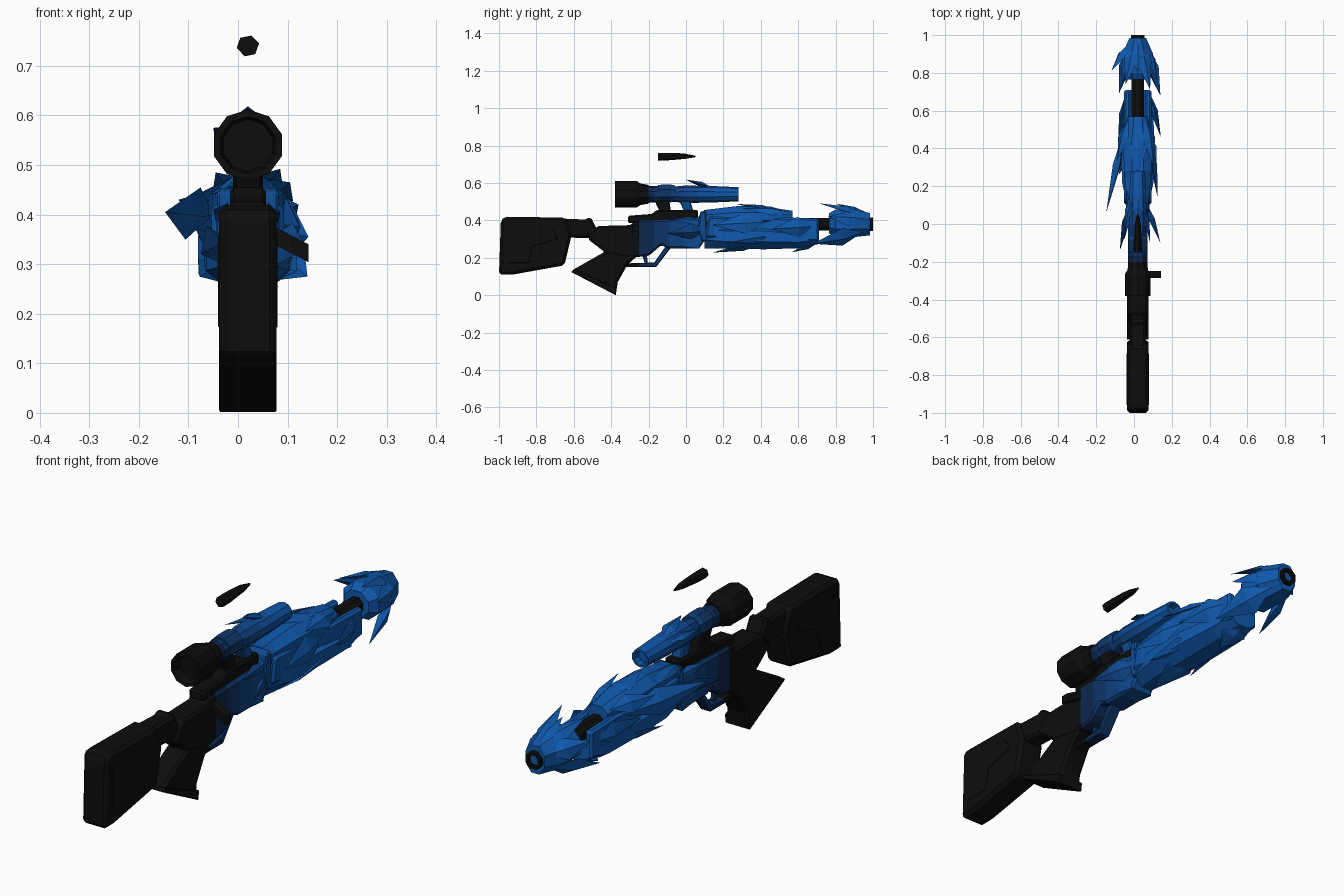
import bpy, bmesh, math
from mathutils import Vector

CX = 0.02  # centre line of the gun
STEPS = 7


def make_mat(name, col):
    m = bpy.data.materials.new(name)
    m.diffuse_color = (*col, 1)
    return m


A, B = (0.004, 0.004, 0.004), (0.005, 0.10, 0.42)
RAMP = [make_mat(f"ramp_{i}", [a + (b - a) * i / (STEPS - 1) for a, b in zip(A, B)])
        for i in range(STEPS)]


def finish(name, bm, fade=True, bevel=0.0):
    """Turn a bmesh into an object, fading black to blue along y."""
    if fade:
        for i in range(6):
            bmesh.ops.bisect_plane(bm, geom=bm.verts[:] + bm.edges[:] + bm.faces[:],
                                   plane_co=(0, -0.25 + i * 0.08, 0), plane_no=(0, 1, 0))
    bmesh.ops.recalc_face_normals(bm, faces=bm.faces[:])
    for f in bm.faces:
        t = (f.calc_center_median().y + 0.30) / 0.52
        f.material_index = round(min(max(t, 0), 1) * (STEPS - 1)) if fade else 0
    me = bpy.data.meshes.new(name)
    bm.to_mesh(me)
    bm.free()
    for m in RAMP:
        me.materials.append(m)
    ob = bpy.data.objects.new(name, me)
    bpy.context.collection.objects.link(ob)
    if bevel:
        mod = ob.modifiers.new("chamfer", "BEVEL")
        mod.width, mod.segments, mod.limit_method = bevel, 1, "ANGLE"
    return ob


def slab(name, profile, half, x=CX, fade=True, bevel=0.012):
    """Side profile (y, z) extruded across x."""
    bm = bmesh.new()
    f = bm.faces.new([bm.verts.new((x - half, y, z)) for y, z in profile])
    ext = bmesh.ops.extrude_face_region(bm, geom=[f])
    bmesh.ops.translate(bm, vec=(2 * half, 0, 0),
                        verts=[v for v in ext["geom"] if isinstance(v, bmesh.types.BMVert)])
    return finish(name, bm, fade, bevel)


def loft(name, stations, n, fade=True, turn=0.5):
    """Rings (y, z centre, x radius, z radius) joined along y."""
    bm = bmesh.new()
    rings = []
    for y, z, rx, rz in stations:
        angs = [2 * math.pi * (k + turn) / n for k in range(n)]
        rings.append([bm.verts.new((CX + rx * math.cos(a), y, z + rz * math.sin(a))) for a in angs])
    for r, s in zip(rings, rings[1:]):
        for k in range(n):
            bm.faces.new((r[k], r[(k + 1) % n], s[(k + 1) % n], s[k]))
    bm.faces.new(rings[0])
    bm.faces.new(rings[-1])
    return finish(name, bm, fade)


def scale(name, root, tip, w, h):
    """Ridged pointed plate running from root to a flared tip."""
    root, tip = Vector(root), Vector(tip)
    d = tip - root
    mid = root + d * 0.42
    out = Vector((mid.x - CX, 0, mid.z - 0.37))
    out = (out - d * out.dot(d) / d.length_squared).normalized()
    side = d.cross(out).normalized()
    bm = bmesh.new()
    for p in (root, tip, mid + side * w, mid - side * w, mid + out * h, mid - out * h):
        bm.verts.new(p)
    bmesh.ops.convex_hull(bm, input=bm.verts[:])
    return finish(name, bm)


# Stock with raised cheek panels
slab("stock", [(-1, .11), (-.99, .40), (-.97, .42), (-.645, .415), (-.612, .32), (-.65, .16), (-.93, .11)],
     .058, fade=False, bevel=.018)
slab("stock_panel", [(-.96, .17), (-.96, .36), (-.72, .36), (-.68, .30), (-.82, .26), (-.84, .17)],
     .060, fade=False, bevel=.004)
slab("stock_neck", [(-.66, .41), (-.54, .405), (-.51, .42), (-.48, .36), (-.46, .31), (-.53, .305), (-.66, .31)],
     .042, fade=False)

# Grip, receiver and trigger
slab("grip", [(-.46, .27), (-.43, .235), (-.615, .13), (-.375, .005), (-.365, .07), (-.315, .16), (-.25, .22), (-.30, .30)],
     .050, fade=False)
slab("grip_base", [(-.60, .137), (-.615, .125), (-.375, .0), (-.37, .04)], .058, fade=False, bevel=.003)
slab("receiver", [(-.525, .30), (-.475, .37), (-.29, .375), (-.28, .40), (.05, .41), (.10, .44), (.12, .32),
                  (.07, .25), (-.10, .25), (-.13, .27), (-.20, .21), (-.31, .20), (-.42, .22)], .052, bevel=.016)
slab("receiver_collar", [(.065, .35), (.075, .445), (.105, .455), (.115, .29), (.085, .29)], .062, bevel=.015)
slab("trigger_guard", [(-.33, .15), (-.16, .15), (-.08, .255), (-.11, .26), (-.17, .175), (-.33, .17)], .024, bevel=.004)
slab("trigger", [(-.24, .23), (-.22, .17), (-.205, .175), (-.21, .23)], .008, bevel=0)

# Bolt handle
bm = bmesh.new()
for x, z in ((.06, .365), (.142, .322)):
    for dy in (-.285, -.25):
        for dz in (-.018, .018):
            bm.verts.new((x, dy, z + dz))
bmesh.ops.convex_hull(bm, input=bm.verts[:])
finish("bolt_handle", bm, fade=False)

# Rail and scope mounts
slab("rail", [(-.31, .385), (-.31, .425), (-.18, .435), (-.16, .455), (.065, .455), (.065, .40)], .036, fade=False, bevel=.008)
slab("rear_mount", [(-.17, .51), (-.14, .445), (-.08, .445), (-.09, .51)], .030, fade=False, bevel=.006)
slab("front_mount", [(-.04, .515), (-.01, .448), (.04, .448), (.02, .515)], .024, bevel=.006)

# Scope
SZ = .54
loft("scope_eyepiece", [(-.345, SZ, .052, .052), (-.38, SZ, .058, .058), (-.38, SZ, .072, .072), (-.265, SZ, .072, .072),
                        (-.245, SZ, .058, .058), (-.20, SZ, .050, .050)], 10, fade=False)
loft("scope_tube", [(-.22, SZ, .046, .046), (-.05, SZ, .042, .042), (-.01, SZ, .048, .046), (.12, SZ, .048, .045),
                    (.28, SZ, .040, .038), (.28, SZ, .031, .030), (.25, SZ, .028, .028)], 10)
loft("scope_turret", [(-.15, .545, .050, .048), (-.13, .545, .052, .050), (-.08, .545, .052, .050), (-.06, .545, .048, .046)], 8)
scale("scope_crest", (.16, .02, .57)[1:2] + (.14, .575), (.02, .0, .618), .034, .014)
scale("scope_side_spike", (-.01, .14, .56), (-.05, -.02, .575), .022, .010)

# Floating round above the scope
loft("floating_round", [(-.15, .740, .022, .022), (-.10, .741, .023, .021), (-.04, .743, .018, .018),
                        (.0, .743, .017, .014), (.05, .742, .004, .004)], 6, fade=False, turn=.2)

# Barrel with open muzzle
loft("barrel", [(.10, .38, .036, .036), (.96, .38, .036, .036), (.96, .38, .041, .041), (1.0, .38, .038, .038),
                (1.0, .38, .024, .024), (.93, .38, .022, .022)], 8, fade=False)

# Handguard: lower body, two side walls and upper shroud
loft("lower_guard", [(.10, .325, .062, .080), (.22, .315, .090, .072), (.42, .315, .096, .075),
                     (.60, .305, .088, .058), (.71, .315, .068, .045)], 8)
for label, sx in (("left", -1), ("right", 1)):
    slab(f"{label}_guard_wall", [(.10, .31), (.12, .42), (.56, .415), (.71, .41), (.71, .29), (.5, .28)],
         .017, CX + sx * .056, bevel=.01)
loft("upper_shroud", [(.10, .41, .060, .050), (.28, .42, .078, .062), (.44, .42, .085, .055), (.57, .41, .055, .045)], 8)

GUARD = [
    ((-.05, .50, .40), (-.147, .06, .405), .055, .022),
    ((.08, .70, .37), (.142, .46, .355), .055, .020),
    ((.09, .44, .39), (.125, .14, .375), .055, .018),
    ((-.04, .70, .35), (-.085, .42, .37), .055, .020),
    ((-.03, .56, .44), (-.09, .33, .435), .040, .016),
    ((.06, .57, .44), (.105, .30, .465), .040, .016),
    ((.02, .50, .455), (.02, .27, .488), .048, .014),
    ((.0, .34, .455), (-.02, .09, .455), .045, .012),
    ((.02, .42, .275), (.02, .14, .228), .062, .018),
    ((.02, .71, .285), (.02, .565, .23), .060, .016),
    ((-.02, .52, .29), (-.078, .26, .275), .045, .016),
    ((.06, .52, .29), (.118, .24, .285), .045, .016)]
for i, s in enumerate(GUARD):
    scale(f"guard_scale_{i}", *s)

# Receiver scales
for i, s in enumerate([((.06, .12, .35), (.14, -.10, .33), .045, .016),
                       ((-.02, .12, .35), (-.075, -.14, .32), .045, .016),
                       ((.06, .10, .40), (.085, -.10, .405), .022, .010),
                       ((-.02, .10, .40), (-.05, -.08, .41), .022, .010)]):
    scale(f"receiver_scale_{i}", *s)

# Muzzle head and its swept spikes
loft("muzzle_head", [(.765, .385, .062, .058), (.80, .385, .090, .080), (.90, .385, .088, .080), (.985, .38, .048, .064)], 8)
for i, s in enumerate([((.06, .95, .34), (.14, .68, .275), .060, .022),
                       ((-.02, .95, .34), (-.08, .69, .28), .055, .022),
                       ((-.02, .96, .40), (-.12, .81, .43), .045, .020),
                       ((.07, .95, .40), (.122, .76, .42), .045, .018),
                       ((.01, .97, .435), (-.045, .74, .485), .042, .016),
                       ((.03, .97, .435), (.085, .71, .492), .042, .016),
                       ((.02, .97, .44), (.02, .80, .49), .036, .012)]):
    scale(f"muzzle_spike_{i}", *s)
